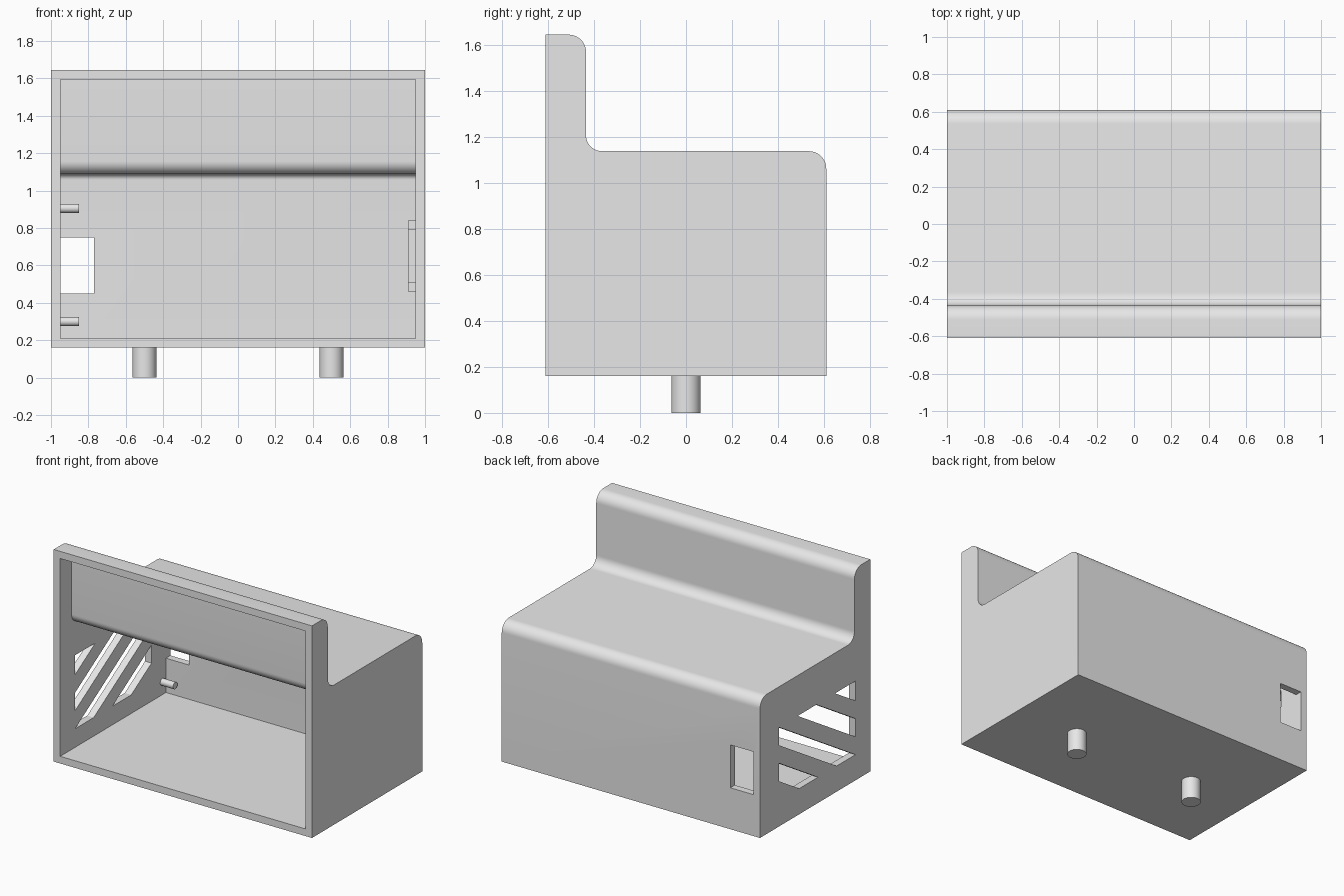
import bpy, bmesh, math
from mathutils import Vector, Matrix

cube = bpy.data.objects.get("Cube")
if cube:
    bpy.data.objects.remove(cube, do_unlink=True)

grey = bpy.data.materials.new("light_grey")
grey.use_nodes = True
grey.diffuse_color = (0.8, 0.8, 0.8, 1)
grey.node_tree.nodes["Principled BSDF"].inputs["Base Color"].default_value = (0.8, 0.8, 0.8, 1)

WALL = 0.05
DEPTH = 0.61      # half depth
BASE = 0.16       # underside of the housing
TOP = 1.645
SHELF = 1.138     # height of the low rear part
STEP = -0.435     # back of the raised front part


def finish(name, bm):
    bmesh.ops.recalc_face_normals(bm, faces=bm.faces)
    mesh = bpy.data.meshes.new(name)
    bm.to_mesh(mesh)
    bm.free()
    mesh.materials.append(grey)
    obj = bpy.data.objects.new(name, mesh)
    bpy.context.collection.objects.link(obj)
    return obj


def smooth(obj):
    bpy.ops.object.select_all(action='DESELECT')
    obj.select_set(True)
    bpy.context.view_layer.objects.active = obj
    bpy.ops.object.shade_smooth_by_angle(angle=math.radians(30))


def rounded(corners, steps=10):
    """Outline in (y, z) from corners given as (y, z, fillet radius)."""
    out = []
    for i, (y, z, r) in enumerate(corners):
        p = Vector((y, z))
        if r == 0:
            out.append(p)
            continue
        to_prev = (Vector(corners[i - 1][:2]) - p).normalized()
        to_next = (Vector(corners[(i + 1) % len(corners)][:2]) - p).normalized()
        centre = p + r * (to_prev + to_next)
        for k in range(steps + 1):
            t = math.pi / 2 * k / steps
            out.append(centre - r * (to_next * math.cos(t) + to_prev * math.sin(t)))
    return out


def prism(name, outline, x0, x1):
    """Extrude a (y, z) outline along x."""
    bm = bmesh.new()
    face = bm.faces.new([bm.verts.new((x0, y, z)) for y, z in outline])
    new = bmesh.ops.extrude_face_region(bm, geom=[face])["geom"]
    verts = [v for v in new if isinstance(v, bmesh.types.BMVert)]
    bmesh.ops.translate(bm, verts=verts, vec=(x1 - x0, 0, 0))
    return finish(name, bm)


def box(name, x0, x1, y0, y1, z0, z1):
    return prism(name, [(y0, z0), (y1, z0), (y1, z1), (y0, z1)], x0, x1)


def cylinder(name, radius, length, centre, axis):
    bm = bmesh.new()
    turn = Matrix.Rotation(math.pi / 2, 4, 'Y') if axis == 'X' else Matrix()
    bmesh.ops.create_cone(bm, cap_ends=True, segments=48, radius1=radius, radius2=radius,
                          depth=length, matrix=Matrix.Translation(centre) @ turn)
    obj = finish(name, bm)
    smooth(obj)
    return obj


def cut(target, cutter):
    cutter.hide_render = True
    mod = target.modifiers.new("cut", 'BOOLEAN')
    mod.operation = 'DIFFERENCE'
    mod.solver = 'EXACT'
    mod.object = cutter
    bpy.context.view_layer.objects.active = target
    bpy.ops.object.modifier_apply(modifier=mod.name)
    bpy.data.objects.remove(cutter, do_unlink=True)


def clip(poly, side):
    """Keep the part of a polygon where side(point) >= 0."""
    out = []
    for i, b in enumerate(poly):
        a = poly[i - 1]
        da, db = side(a), side(b)
        if da * db < 0:
            out.append(a.lerp(b, da / (da - db)))
        if db >= 0:
            out.append(b)
    return out


# Housing: stepped outline with rounded edges
housing = prism("housing", rounded([
    (-DEPTH, BASE, 0), (DEPTH, BASE, 0), (DEPTH, SHELF, 0.075),
    (STEP, SHELF, 0.07), (STEP, TOP, 0.075), (-DEPTH, TOP, 0)]), -1, 1)

# Hollow interior, open at the front
cut(housing, prism("interior_cutter", rounded([
    (-DEPTH - 0.1, BASE + WALL, 0), (DEPTH - WALL, BASE + WALL, 0),
    (DEPTH - WALL, SHELF - WALL, 0.03), (STEP - WALL, SHELF - WALL, 0.07),
    (STEP - WALL, TOP - WALL, 0), (-DEPTH - 0.1, TOP - WALL, 0)]), -1 + WALL, 1 - WALL))

# Port opening in the back wall
cut(housing, box("port_cutter", -1 + WALL, -0.77, 0.5, 0.7, 0.45, 0.75))

# Diagonal vent slots in the right wall, clipped to a rectangle
Y0, Y1, Z0, Z1 = -0.446, 0.40, 0.34, 0.855
PITCH = 0.126
slope = (Z1 - Z0) / (Y1 - Y0)
panel = [Vector(p) for p in ((Y0, Z0), (Y1, Z0), (Y1, Z1), (Y0, Z1))]


def rise(p):
    return p[1] - Z1 - slope * (p[0] - Y1)


for k in (-3, -1, 1, 3):
    low, high = k * PITCH, (k + 1) * PITCH
    if k == -1:
        high = -1e-5
    band = clip(panel, lambda p: rise(p) - low)
    if k < 3:
        band = clip(band, lambda p: high - rise(p))
    cut(housing, prism("vent_cutter", band, -1.1, -0.9))
smooth(housing)

# Mounting pegs inside the right wall
for name, z in (("lower", 0.30), ("upper", 0.905)):
    cylinder(name + "_mounting_peg", 0.024, 0.11, (-0.905, 0.52, z), 'X')

# Slide-in holder on the left wall, open to the front
box("holder_top_rail", 0.91, 0.955, -0.19, 0.19, 0.79, 0.84)
box("holder_bottom_rail", 0.91, 0.955, -0.19, 0.19, 0.46, 0.51)
box("holder_back_stop", 0.91, 0.955, 0.14, 0.19, 0.51, 0.79)

# Feet
for name, x in (("left", 0.5), ("right", -0.5)):
    cylinder(name + "_foot", 0.064, BASE + 0.01, (x, 0, (BASE + 0.01) / 2), 'Z')
